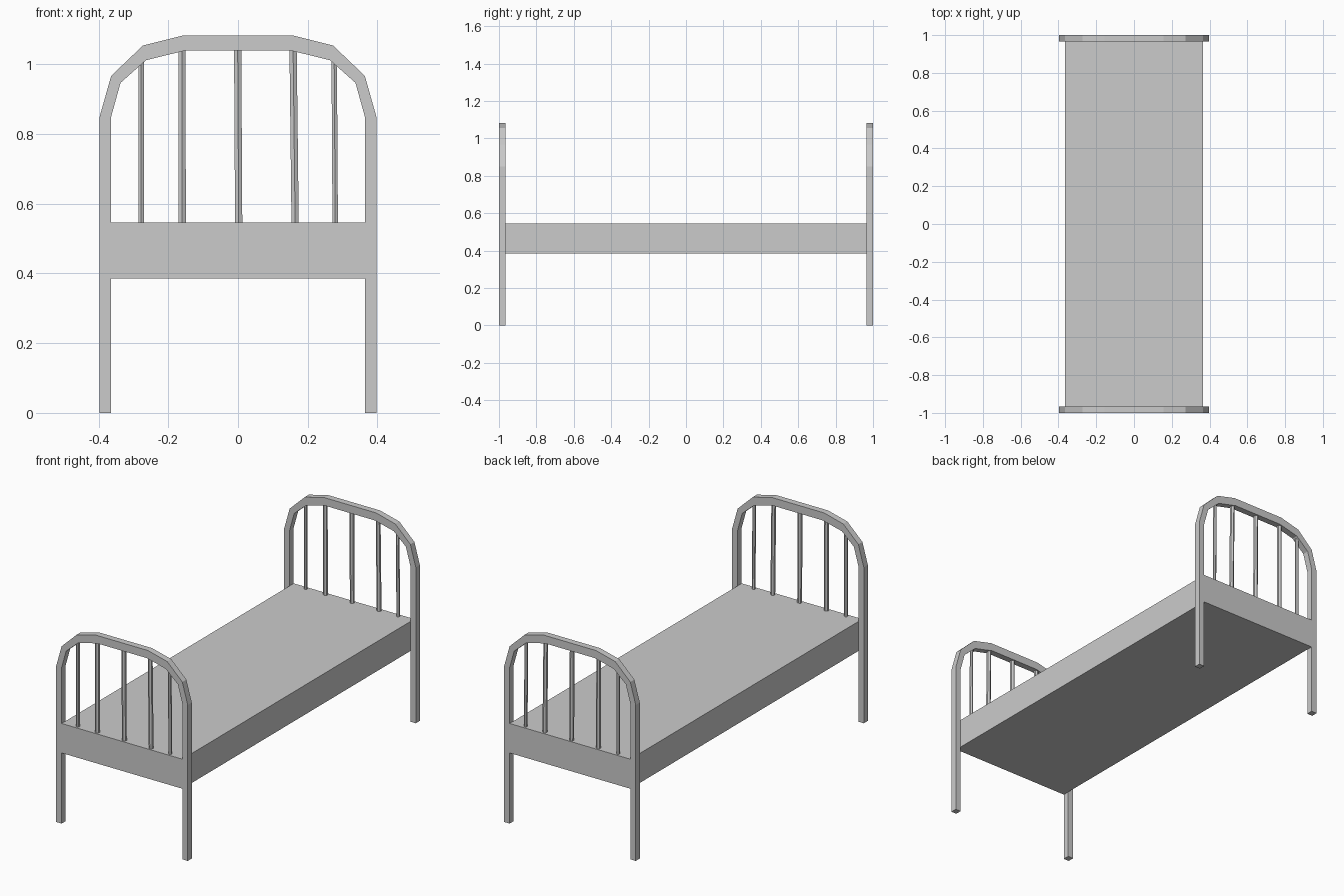
import bpy, bmesh
from mathutils import Vector

if "Cube" in bpy.data.objects:
    bpy.data.objects.remove(bpy.data.objects["Cube"])


def finish(name, bm):
    bmesh.ops.recalc_face_normals(bm, faces=bm.faces)
    mesh = bpy.data.meshes.new(name)
    bm.to_mesh(mesh)
    bm.free()
    obj = bpy.data.objects.new(name, mesh)
    bpy.context.collection.objects.link(obj)
    return obj


def mirrored(points):
    return points + [(-x, z) for x, z in reversed(points)]


# Outer and inner outline of half an arched end frame (x, z)
OUTER = mirrored([(-0.397, 0), (-0.397, 0.85), (-0.364, 0.967),
                  (-0.273, 1.054), (-0.157, 1.083)])
INNER = mirrored([(-0.364, 0), (-0.364, 0.85), (-0.337, 0.947),
                  (-0.264, 1.012), (-0.150, 1.040)])


def arched_frame(name, y0, y1):
    bm = bmesh.new()
    rings = []
    for (ox, oz), (ix, iz) in zip(OUTER, INNER):
        rings.append([bm.verts.new(p) for p in
                      ((ox, y0, oz), (ix, y0, iz), (ix, y1, iz), (ox, y1, oz))])
    for a, b in zip(rings, rings[1:]):
        for i in range(4):
            j = (i + 1) % 4
            bm.faces.new((a[i], a[j], b[j], b[i]))
    bm.faces.new(rings[0])
    bm.faces.new(rings[-1])
    return finish(name, bm)


def slat(name, x_low, x_high, y, z_top, radius):
    bm = bmesh.new()
    low, high = Vector((x_low, y, 0.535)), Vector((x_high, y, z_top))
    bmesh.ops.create_cone(bm, cap_ends=True, segments=6, radius1=radius,
                          radius2=radius, depth=(high - low).length)
    turn = Vector((0, 0, 1)).rotation_difference(high - low).to_matrix()
    for v in bm.verts:
        v.co = turn @ v.co + (low + high) / 2
    return finish(name, bm)


# Mattress base, flush with the outer faces of both end frames
bm = bmesh.new()
bmesh.ops.create_cube(bm, size=1)
bmesh.ops.scale(bm, vec=(0.728, 2.0, 0.161), verts=bm.verts)
bmesh.ops.translate(bm, vec=(0, 0, 0.4655), verts=bm.verts)
finish("mattress_base", bm)

# Head and foot frames, each with five thin bars
SLATS = [(-0.278, -0.278, 1.015, 0.009), (-0.160, -0.161, 1.05, 0.012),
         (0.002, -0.001, 1.055, 0.012), (0.164, 0.158, 1.05, 0.012),
         (0.279, 0.276, 1.015, 0.009)]
for end, side in (("foot", -1), ("head", 1)):
    arched_frame(end + "_frame", side * 1.0, side * 0.965)
    for n, (low, high, top, r) in enumerate(SLATS, 1):
        slat(f"{end}_bar_{n}", low, high, side * 0.982, top, r)
